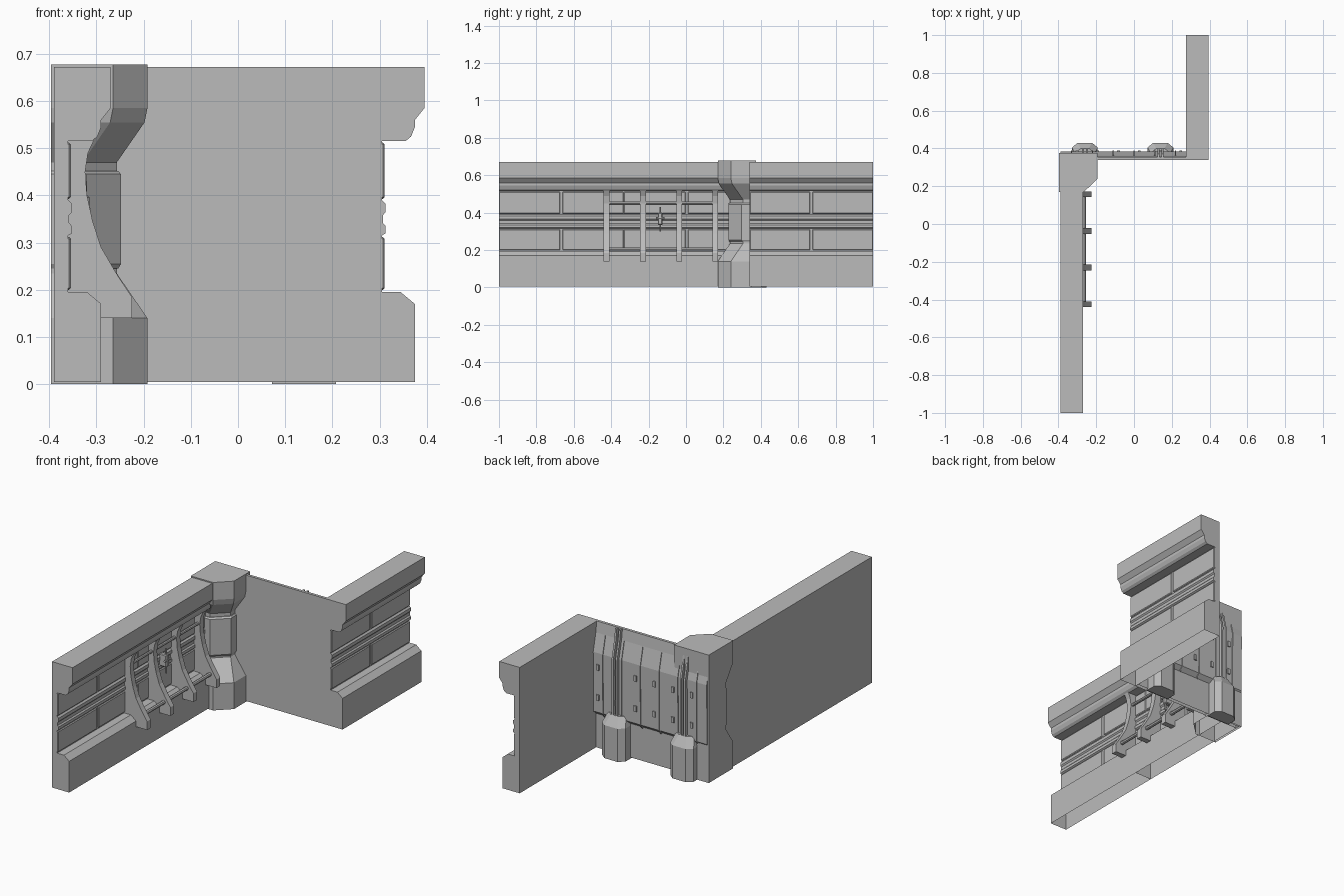
import bpy, bmesh
from mathutils import Vector

cube = bpy.data.objects.get("Cube")
if cube:
    bpy.data.objects.remove(cube, do_unlink=True)

grey = bpy.data.materials.new("plain_grey")
grey.use_nodes = True
grey.diffuse_color = (0.5, 0.5, 0.5, 1)
grey.node_tree.nodes["Principled BSDF"].inputs["Base Color"].default_value = (0.5, 0.5, 0.5, 1)


def loft(name, rings, open_bottom=False):
    """Skin a stack of equal rings of points and cap both ends."""
    bm = bmesh.new()
    loops = [[bm.verts.new(p) for p in ring] for ring in rings]
    n = len(loops[0])
    for a, b in zip(loops, loops[1:]):
        for i in range(n):
            j = (i + 1) % n
            bm.faces.new((a[i], a[j], b[j], b[i]))
    bm.faces.new(loops[0])
    bm.faces.new(loops[-1])
    bmesh.ops.recalc_face_normals(bm, faces=bm.faces)
    if open_bottom:
        low = [f for f in bm.faces if f.normal.z < -0.9 and f.calc_center_median().z < 0.02]
        bmesh.ops.delete(bm, geom=low, context='FACES')
    me = bpy.data.meshes.new(name)
    bm.to_mesh(me)
    bm.free()
    ob = bpy.data.objects.new(name, me)
    me.materials.append(grey)
    bpy.context.collection.objects.link(ob)
    return ob


def along_y(name, profile, y0, y1, x=0, open_bottom=False):
    """Extrude an (x, z) profile along y."""
    return loft(name, [[(x + d, y, z) for d, z in profile] for y in (y0, y1)], open_bottom)


def along_x(name, profile, x0, x1, open_bottom=False):
    """Extrude a (y, z) profile along x."""
    return loft(name, [[(x, y, z) for y, z in profile] for x in (x0, x1)], open_bottom)


def box(name, x0, x1, y0, y1, z0, z1, bevel=0):
    ob = along_y(name, [(x0, z0), (x1, z0), (x1, z1), (x0, z1)], y0, y1)
    if bevel:
        m = ob.modifiers.new("bevel", 'BEVEL')
        m.width, m.segments = bevel, 1
    return ob


def rod(name, a, b, r):
    """Eight-sided rod between two points."""
    a, b = Vector(a), Vector(b)
    bm = bmesh.new()
    bmesh.ops.create_cone(bm, cap_ends=True, segments=8, radius1=r, radius2=r, depth=(b - a).length)
    me = bpy.data.meshes.new(name)
    bm.to_mesh(me)
    bm.free()
    me.materials.append(grey)
    ob = bpy.data.objects.new(name, me)
    ob.location = (a + b) / 2
    ob.rotation_euler = (b - a).to_track_quat('Z', 'Y').to_euler()
    bpy.context.collection.objects.link(ob)


# Long wall sections: base, recess with twin rails, stepped overhang
WALL = [(0, .005), (.10, .005), (.10, .17), (.07, .195), (.03, .195),
        (.03, .315), (.038, .32), (.038, .335), (.032, .342), (.032, .358),
        (.038, .365), (.038, .382), (.03, .39), (.03, .515), (.08, .515),
        (.092, .525), (.10, .545), (.10, .56), (.12, .585), (.12, .672)]
WALL.append((0, .672))
LEFT, RIGHT = -.39, .275
for label, x, y0, y1 in (("right_front", LEFT, -1, -.333), ("right_rear", LEFT, -.333, .34),
                         ("left", RIGHT, .34, 1)):
    along_y("wall_" + label, WALL, y0, y1, x, True)
    mid = (y0 + y1) / 2
    # Paired recess panels above and below the rails
    for z0, z1 in ((.20, .312), (.393, .512)):
        for a, b in ((y0, mid - .006), (mid + .006, y1)):
            box("recess_panel", x + .02, x + .036, a, b, z0, z1, .004)

# Cross wall, flat in front and bulging behind
CROSS = [(.34, .005), (.36, .005), (.36, .185), (.382, .205), (.384, .52),
         (.362, .615), (.355, .672), (.34, .672)]
along_x("cross_wall", CROSS, LEFT, RIGHT, True)
RIB = [(.35, .18), (.365, .18), (.387, .205), (.388, .52), (.366, .615), (.359, .67), (.35, .67)]
for i in range(6):
    xr = -.33 + i * .11
    along_x("back_seam", RIB[1:5] + [(.35, .60)], xr - .003, xr + .003)
    for z in (.27, .43):
        box("back_bolt", xr + .02, xr + .035, .38, .389, z, z + .03)

# Rear buttresses with the straps above them
for xc in (-.26, .14):
    for s in (-.011, .011):
        along_x("strap", [(y + (.012 if y > .351 else 0), z) for y, z in RIB],
                xc + s - .005, xc + s + .005)

    def foot(z, w, y):
        return [(xc - w, .35, z), (xc - w, y - .025, z), (xc - w + .03, y, z),
                (xc + w - .03, y, z), (xc + w, y - .025, z), (xc + w, .35, z)]
    loft("buttress", [foot(0, .068, .43), foot(.175, .068, .43), foot(.225, .052, .40)])

# Corner column: wide foot and head, pinched waist
def section(z, d):
    return [(-.396, .17 + d, z), (-.265 - d, .17 + d, z), (-.192 - d, .24 + d, z),
            (-.192 - d, .375, z), (-.396, .375, z)]

COLUMN = ((0, 0), (.14, 0), (.235, .065), (.45, .065), (.47, .065), (.555, .006), (.585, 0), (.678, 0))
loft("corner_column", [section(z, d) for z, d in COLUMN], True)
loft("column_band", [section(z, d) for z, d in ((.245, .062), (.255, .056), (.445, .056), (.452, .062))])

# Curved brackets on the long wall
FIN = [(-.37, .14), (-.225, .14), (-.225, .185), (-.258, .235), (-.29, .29), (-.308, .345),
       (-.32, .40), (-.324, .45), (-.318, .49), (-.305, .518), (-.37, .518)]
for y in (-.425, -.23, -.037, .157):
    along_y("bracket", FIN, y - .015, y + .015)

# Rods joining the brackets
rod("lower_rod", (-.264, -.42, .203), (-.264, .16, .203), .010)
rod("upper_rod", (-.336, -.42, .453), (-.336, .16, .453), .008)

# Small valve between the brackets
box("valve_body", -.36, -.315, -.15, -.126, .335, .40, .004)
rod("valve_stem", (-.325, -.138, .30), (-.325, -.138, .43), .005)
rod("valve_handle", (-.318, -.16, .37), (-.318, -.116, .37), .006)
